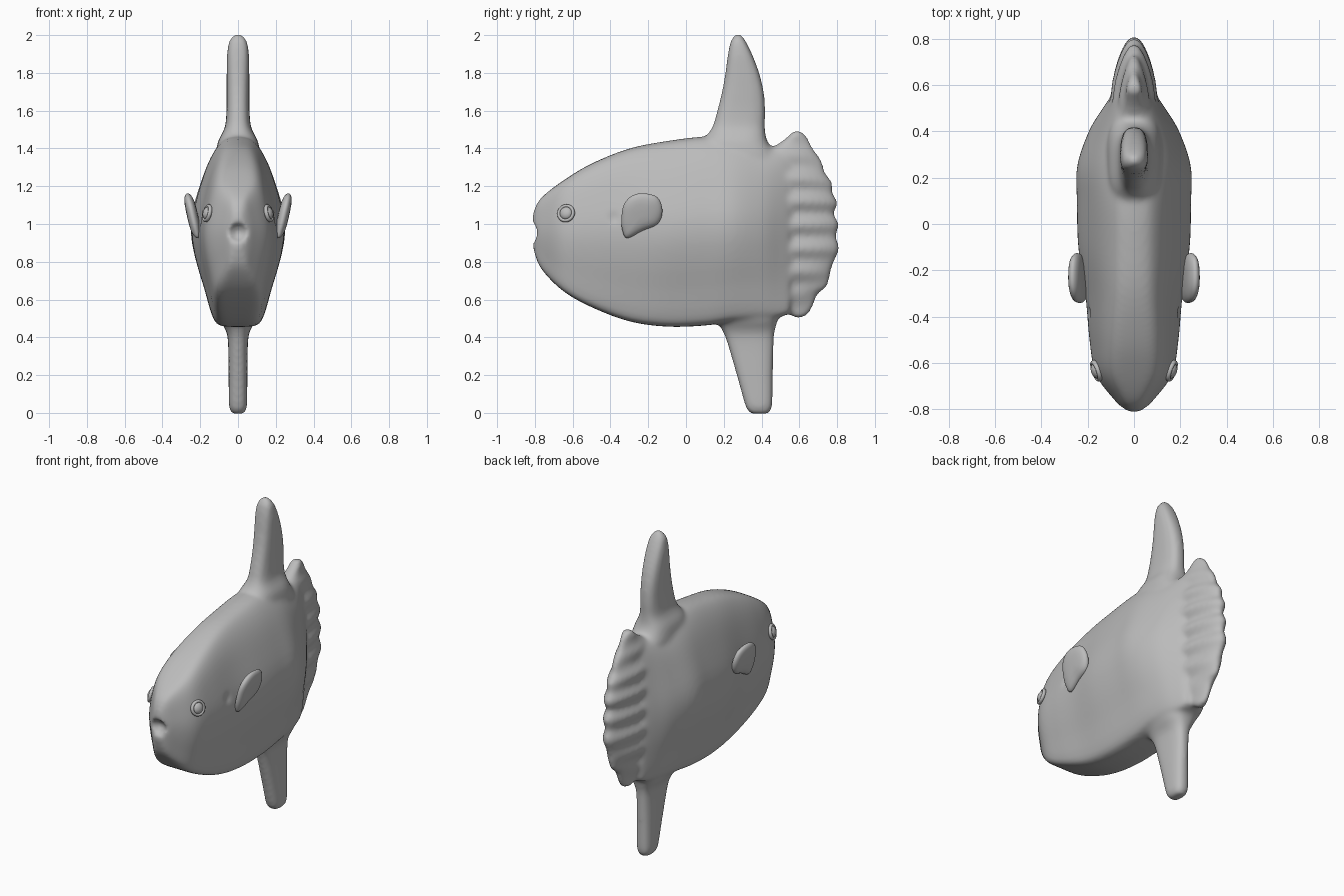
import bpy, bmesh, math
from mathutils import Vector, Matrix

cube = bpy.data.objects.get("Cube")
if cube:
    bpy.data.objects.remove(cube, do_unlink=True)

skin = bpy.data.materials.new("grey_skin")
skin.use_nodes = True
skin.diffuse_color = (0.5, 0.5, 0.5, 1)
skin.node_tree.nodes["Principled BSDF"].inputs["Base Color"].default_value = (0.5, 0.5, 0.5, 1)


def resample(rows, steps, closed=False):
    """Smooth curve through rows of any dimension."""
    n, out = len(rows), []
    for i in range(n if closed else n - 1):
        ids = [(i + k) % n if closed else min(max(i + k, 0), n - 1) for k in (-1, 0, 1, 2)]
        a, b, c, d = (rows[j] for j in ids)
        for s in range(steps):
            t = s / steps
            out.append([0.5 * (2 * q + (r - p) * t + (2 * p - 5 * q + 4 * r - w) * t**2
                               + (3 * q - p - 3 * r + w) * t**3)
                        for p, q, r, w in zip(a, b, c, d)])
    if not closed:
        out.append(list(rows[-1]))
    return out


def loft(bm, rings):
    """Skin a list of closed rings and cap both ends."""
    loops = [[bm.verts.new(p) for p in ring] for ring in rings]
    n = len(loops[0])
    for a, b in zip(loops, loops[1:]):
        for i in range(n):
            j = (i + 1) % n
            bm.faces.new((a[i], a[j], b[j], b[i]))
    bm.faces.new(loops[0][::-1])
    bm.faces.new(loops[-1])


def finish(name, bm):
    bmesh.ops.recalc_face_normals(bm, faces=bm.faces[:])
    for f in bm.faces:
        f.smooth = True
    mesh = bpy.data.meshes.new(name)
    bm.to_mesh(mesh)
    bm.free()
    mesh.materials.append(skin)
    obj = bpy.data.objects.new(name, mesh)
    bpy.context.collection.objects.link(obj)
    return obj


def upright_fin(bm, rows, power=2.8, taper=0.0):
    """Loft rounded horizontal sections; rows are z, front y, back y, half thickness."""
    rings = []
    for z, y0, y1, hw in rows:
        ring = []
        for k in range(32):
            a = 2 * math.pi * k / 32
            c, s = math.cos(a), math.sin(a)
            u = math.copysign(abs(c) ** (2 / power), c)
            v = math.copysign(abs(s) ** (2 / power), s)
            ring.append((v * hw * (1 - taper * (u + 1) / 2), (y0 + y1) / 2 + u * (y1 - y0) / 2, z))
        rings.append(ring)
    loft(bm, rings)


bm = bmesh.new()

# Body: stations are y, bottom z, top z, half width, fullness of the section
stations = [(-.815, .92, 1.03, .02, .7), (-.8, .84, 1.085, .045, .65), (-.76, .755, 1.145, .085, .6),
            (-.65, .645, 1.23, .165, .55), (-.5, .56, 1.32, .192, .65), (-.3, .485, 1.4, .21, .85),
            (-.1, .457, 1.44, .24, 1), (.1, .463, 1.463, .246, 1), (.25, .485, 1.45, .245, 1),
            (.4, .5, 1.41, .195, .85), (.5, .51, 1.4, .135, .7), (.55, .53, 1.38, .1, .6)]
section = resample([(0, 0), (.005, .38), (.05, .55), (.2, .73), (.35, .91), (.48, 1), (.6, .97),
                    (.75, .8), (.87, .62), (.95, .43), (.99, .24), (1, 0)], 3)
rings = []
for y, zb, zt, w, full in resample(stations, 5):
    right = [(w * max(s, 0) ** full, y, zb + (zt - zb) * t) for t, s in section]
    rings.append(right + [(-x, yy, z) for x, yy, z in right[-2:0:-1]])
loft(bm, rings)

# Dorsal and anal fins
dorsal = [(1.36, .06, .48, .12), (1.44, .09, .43, .105), (1.51, .138, .418, .07), (1.6, .165, .42, .061),
          (1.7, .19, .412, .06), (1.8, .208, .388, .06), (1.9, .222, .35, .058), (1.97, .238, .315, .046),
          (2.004, .262, .29, .02)]
anal = [(.56, .15, .51, .11), (.49, .165, .485, .095), (.44, .19, .472, .066), (.38, .215, .465, .053),
        (.2, .268, .46, .05), (.05, .31, .458, .048), (.015, .325, .45, .042), (-.005, .345, .435, .03)]
upright_fin(bm, resample(dorsal, 4))
upright_fin(bm, resample(anal, 4))

# Scalloped tail fin: scallops come from the list of trailing edge points (y, z)
edge = [(.63, .505), (.67, .55), (.7, .63), (.75, .67), (.77, .76), (.79, .81), (.812, .87), (.797, .935),
        (.81, 1.0), (.785, 1.055), (.805, 1.11), (.777, 1.165), (.775, 1.22), (.738, 1.27), (.722, 1.33),
        (.675, 1.4), (.645, 1.46), (.61, 1.493)]
tail = []
for y1, z in resample(edge, 5):
    end = min(z - .505, 1.493 - z)
    lead = .44 + .13 * max(0, 1 - end / .09) ** .7
    ripple = 1 + .13 * math.cos((z - .87) * 2 * math.pi / .125)
    tail.append((z, lead, y1, (.03 + .085 * min(1, max(end, 0) / .3) ** .7) * ripple))
upright_fin(bm, tail, 2.3, .55)
body = finish("body", bm)


# Mouth and gill hollows, cut with hidden ellipsoids
def ellipsoid(bm, centre, radii, turn=Matrix()):
    m = Matrix.Translation(centre) @ turn @ Matrix.Diagonal((*radii, 1))
    bmesh.ops.create_uvsphere(bm, u_segments=32, v_segments=20, radius=1, matrix=m)


bm = bmesh.new()
ellipsoid(bm, (0, -.85, .955), (.065, .085, .06))
for side in (1, -1):
    ellipsoid(bm, (side * .235, -.385, 1.04), (.05, .05, .06))
cutter = finish("hollow_cutter", bm)
cutter.hide_render = True


def add(kind, **settings):
    mod = body.modifiers.new(kind.title(), kind)
    for key, value in settings.items():
        setattr(mod, key, value)
    return mod.name


# Fuse the parts, cut, then soften the joins
names = [add("REMESH", mode="VOXEL", voxel_size=.012, use_smooth_shade=True),
         add("BOOLEAN", operation="DIFFERENCE", object=cutter),
         add("REMESH", mode="VOXEL", voxel_size=.0115, use_smooth_shade=True),
         add("SMOOTH", factor=.5, iterations=10)]
bpy.context.view_layer.objects.active = body
body.select_set(True)
for name in names:
    bpy.ops.object.modifier_apply(modifier=name)
bpy.data.objects.remove(cutter, do_unlink=True)
body.data.materials.clear()
body.data.materials.append(skin)
for poly in body.data.polygons:
    poly.use_smooth = True
    poly.material_index = 0

# Pectoral fins: puffed paddles leaning outwards
paddle = resample([(-.342, 1.02), (-.33, 1.1), (-.285, 1.15), (-.22, 1.162), (-.15, 1.14), (-.125, 1.07),
                   (-.15, 1.0), (-.23, .965), (-.31, .925), (-.335, .96)], 4, True)
for side, label in ((1, "left"), (-1, "right")):
    bm = bmesh.new()
    rings = []
    for k in range(13):
        a = math.pi * (k / 12 - .5) * .97
        size, puff = math.cos(a) ** .6, .03 * math.sin(a)
        ring = []
        for y, z in paddle:
            yy, zz = -.235 + (y + .235) * size, 1.05 + (z - 1.05) * size
            ring.append((side * (.242 + (zz - 1.05) * .22 + puff), yy, zz))
        rings.append(ring)
    loft(bm, rings)
    finish(label + "_pectoral_fin", bm)

    # Eye: a raised lid ring around a shallow dome
    look = Vector((side, -.35, .25)).normalized()
    turn = look.to_track_quat("Z", "Y").to_matrix().to_4x4()
    centre = Vector((side * .163, -.635, 1.057))
    bm = bmesh.new()
    ellipsoid(bm, centre, (.034, .034, .022), turn)
    finish(label + "_eye", bm)
    bm = bmesh.new()
    lid = []
    for k in range(32):
        a = 2 * math.pi * k / 32
        lid.append([bm.verts.new(centre + turn @ Vector(
            ((.04 + .009 * math.cos(b)) * math.cos(a), (.04 + .009 * math.cos(b)) * math.sin(a),
             .011 * math.sin(b)))) for b in (2 * math.pi * j / 10 for j in range(10))])
    for k in range(32):
        p, q = lid[k], lid[(k + 1) % 32]
        for j in range(10):
            i = (j + 1) % 10
            bm.faces.new((p[j], p[i], q[i], q[j]))
    finish(label + "_eyelid", bm)
